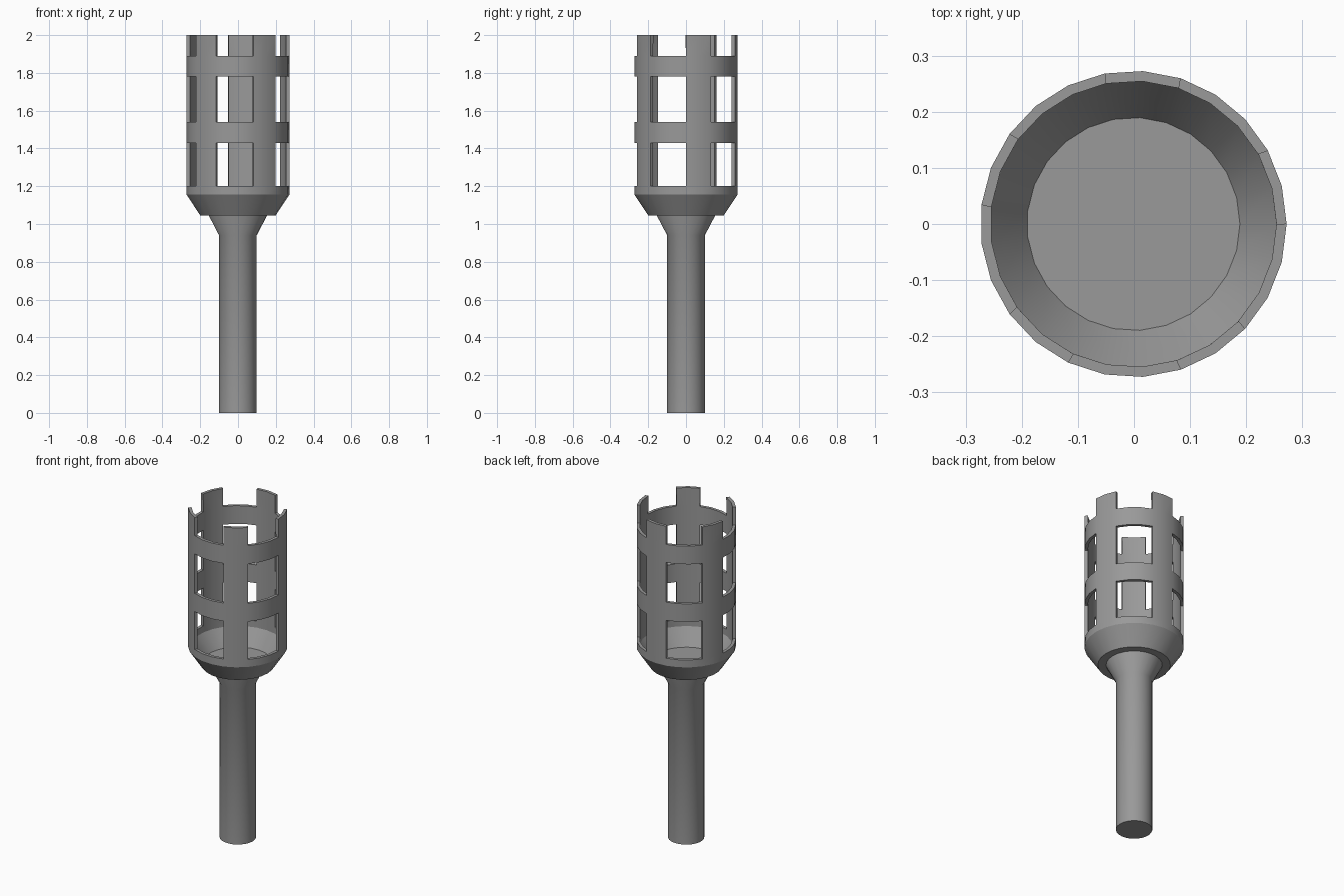
import bpy
import bmesh
from math import cos, sin, tau

cube = bpy.data.objects.get("Cube")
if cube:
    bpy.data.objects.remove(cube, do_unlink=True)

SIDES = 25
CENTRE_X = -0.001
WALL = 0.018

grey = bpy.data.materials.new("grey_metal")
grey.use_nodes = True
colour = (0.32, 0.32, 0.32, 1)
grey.diffuse_color = colour
grey.node_tree.nodes["Principled BSDF"].inputs["Base Color"].default_value = colour


def lathe(name, profile, keep=lambda row, seg: True, cap_top=False, wall=0):
    """Revolve (radius, height) points, keeping only the chosen panels."""
    bm = bmesh.new()
    rings = [[bm.verts.new((r * cos(tau * s / SIDES), r * sin(tau * s / SIDES), z))
              for s in range(SIDES)] for r, z in profile]
    bm.faces.new(rings[0][::-1])
    if cap_top:
        bm.faces.new(rings[-1])
    for row, (low, high) in enumerate(zip(rings, rings[1:])):
        for s in range(SIDES):
            n = (s + 1) % SIDES
            if keep(row, s):
                bm.faces.new((low[s], low[n], high[n], high[s]))
    mesh = bpy.data.meshes.new(name)
    bm.to_mesh(mesh)
    bm.free()
    mesh.materials.append(grey)
    obj = bpy.data.objects.new(name, mesh)
    obj.location.x = CENTRE_X
    bpy.context.collection.objects.link(obj)
    bpy.ops.object.select_all(action='DESELECT')
    bpy.context.view_layer.objects.active = obj
    obj.select_set(True)
    if wall:
        mod = obj.modifiers.new("wall", 'SOLIDIFY')
        mod.thickness = wall
        mod.offset = -1
        mod.use_even_offset = True
        bpy.ops.object.modifier_apply(modifier=mod.name)
    bpy.ops.object.shade_smooth_by_angle()
    return obj


# Shaft with a flared collar, sunk slightly into the bowl floor
lathe("handle", [(0.1, 0), (0.1, 0.94), (0.155, 1.045), (0.155, 1.05)], cap_top=True)

# Bowl and cage: five posts two panels wide, joined by two hoops
R = 0.273
heights = [1.155, 1.2, 1.43, 1.54, 1.78, 1.89, 2.0]
window_rows = (2, 4, 6)
lathe("basket_cage", [(0.2, 1.045)] + [(R, z) for z in heights],
      keep=lambda row, s: row not in window_rows or s % 5 < 2, wall=WALL)
